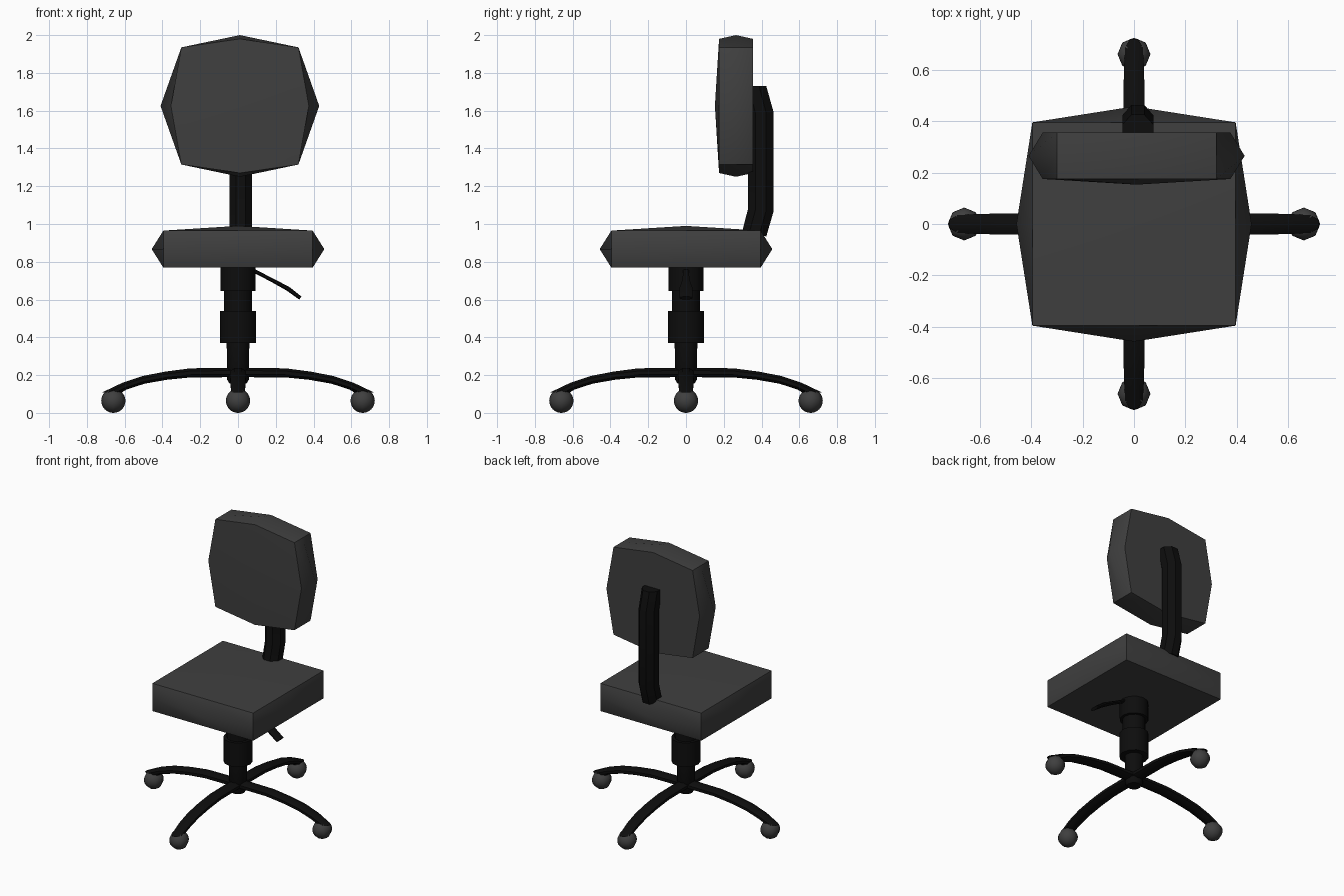
import bpy, bmesh, math
from mathutils import Vector, Matrix

if "Cube" in bpy.data.objects:
    bpy.data.objects.remove(bpy.data.objects["Cube"])


def material(name, v):
    m = bpy.data.materials.new(name)
    m.diffuse_color = (v, v, v, 1)
    m.use_nodes = True
    m.node_tree.nodes["Principled BSDF"].inputs["Base Color"].default_value = m.diffuse_color
    return m


FABRIC = material("dark_fabric", 0.05)
METAL = material("black_metal", 0.004)


def finish(bm, name, mat, angle=40):
    bmesh.ops.recalc_face_normals(bm, faces=bm.faces[:])
    mesh = bpy.data.meshes.new(name)
    bm.to_mesh(mesh)
    bm.free()
    ob = bpy.data.objects.new(name, mesh)
    bpy.context.collection.objects.link(ob)
    mesh.materials.append(mat)
    bpy.ops.object.select_all(action='DESELECT')
    ob.select_set(True)
    bpy.context.view_layer.objects.active = ob
    bpy.ops.object.shade_smooth_by_angle(angle=math.radians(angle))
    return ob


def cushion(name, center, half, edge, face, flat):
    """Once-subdivided box; edge midpoints and face centres bulge, except on the flat side."""
    bm = bmesh.new()
    bmesh.ops.create_cube(bm, size=2)
    bmesh.ops.subdivide_edges(bm, edges=bm.edges[:], cuts=1, use_grid_fill=True)
    flat_axis, flat_sign = flat
    for v in bm.verts:
        s = [round(c) for c in v.co]
        zeros = s.count(0)
        p = []
        for a in range(3):
            # edges running through the cushion's thickness stay straight
            through = zeros == 1 and s[flat_axis] == 0
            if flat == (a, s[a]) or zeros == 0 or through:
                bulge = 0
            else:
                bulge = edge[a] if zeros == 1 else face[a]
            p.append(s[a] * (half[a] + bulge))
        v.co = Vector(center) + Vector(p)
    return finish(bm, name, FABRIC)


def sweep(name, sections, turn=0, offset=0, sides=8):
    """Bar through sections (u, z, in-plane angle, in-plane half size, half width)."""
    bm = bmesh.new()
    rings = []
    for u, z, ang, h, w in sections:
        d = Vector((math.cos(math.radians(ang)), 0, math.sin(math.radians(ang))))
        ring = []
        for i in range(sides):
            t = 2 * math.pi * (i + 0.5) / sides
            k = 1 / math.cos(math.pi / sides)
            co = Vector((u, 0, z)) + d * (h * k * math.cos(t))
            co.y += w * k * math.sin(t)
            ring.append(bm.verts.new(co))
        rings.append(ring)
    for a, b in zip(rings, rings[1:]):
        for i in range(sides):
            j = (i + 1) % sides
            bm.faces.new((a[i], a[j], b[j], b[i]))
    bm.faces.new(rings[0])
    bm.faces.new(rings[-1])
    bmesh.ops.transform(bm, verts=bm.verts[:],
                        matrix=Matrix.Translation((offset, 0, 0)) @ Matrix.Rotation(turn, 4, 'Z'))
    return finish(bm, name, METAL)


# Padded seat and backrest
cushion("seat", (0, 0, 0.867), (0.395, 0.395, 0.098), (0, 0, 0), (0.062, 0.062, 0.025), (2, -1))
cushion("backrest", (0.01, 0.265, 1.625), (0.31, 0.09, 0.31),
        (0.055, 0, 0.045), (0.11, 0.022, 0.065), (1, 1))

# Bent post carrying the backrest
sweep("back_post", [(0.362, 0.95, -14, 0.065, 0.06), (0.395, 1.07, -5, 0.068, 0.06),
                    (0.395, 1.59, 4, 0.068, 0.06), (0.36, 1.73, 0, 0.065, 0.06)],
      turn=math.pi / 2, offset=0.015)

# Stepped column, turned from a profile of (radius, height)
profile = [(0.045, 0.155), (0.057, 0.175), (0.06, 0.37), (0.095, 0.37), (0.095, 0.54), (0.074, 0.54),
           (0.074, 0.645), (0.093, 0.645), (0.093, 0.80)]
bm = bmesh.new()
N = 12
rings = [[bm.verts.new((r * math.cos(2 * math.pi * i / N), r * math.sin(2 * math.pi * i / N), z))
          for i in range(N)] for r, z in profile]
for a, b in zip(rings, rings[1:]):
    for i in range(N):
        j = (i + 1) % N
        bm.faces.new((a[i], a[j], b[j], b[i]))
bm.faces.new(rings[0])
bm.faces.new(rings[-1])
finish(bm, "column", METAL)

# Height lever under the seat
sweep("lever", [(0.05, 0.77, 60, 0.01, 0.015), (0.18, 0.703, 62, 0.01, 0.018),
                (0.265, 0.657, 58, 0.012, 0.035), (0.33, 0.608, 52, 0.01, 0.035)])

# Four curved base arms, each on a ball caster
ARM = [(0, 0.214, 90, 0.025, 0.042), (0.25, 0.212, 86, 0.024, 0.042), (0.38, 0.197, 80, 0.022, 0.042),
       (0.5, 0.175, 74, 0.021, 0.041), (0.6, 0.142, 60, 0.021, 0.039), (0.668, 0.108, 0, 0.052, 0.034)]
for k in range(4):
    turn = k * math.pi / 2
    sweep(f"base_arm_{k + 1}", ARM, turn)
    bm = bmesh.new()
    bmesh.ops.create_uvsphere(bm, u_segments=8, v_segments=16, radius=0.064)
    bmesh.ops.translate(bm, verts=bm.verts[:],
                        vec=(0.66 * math.cos(turn), 0.66 * math.sin(turn), 0.064))
    finish(bm, f"caster_{k + 1}", FABRIC, 60)
